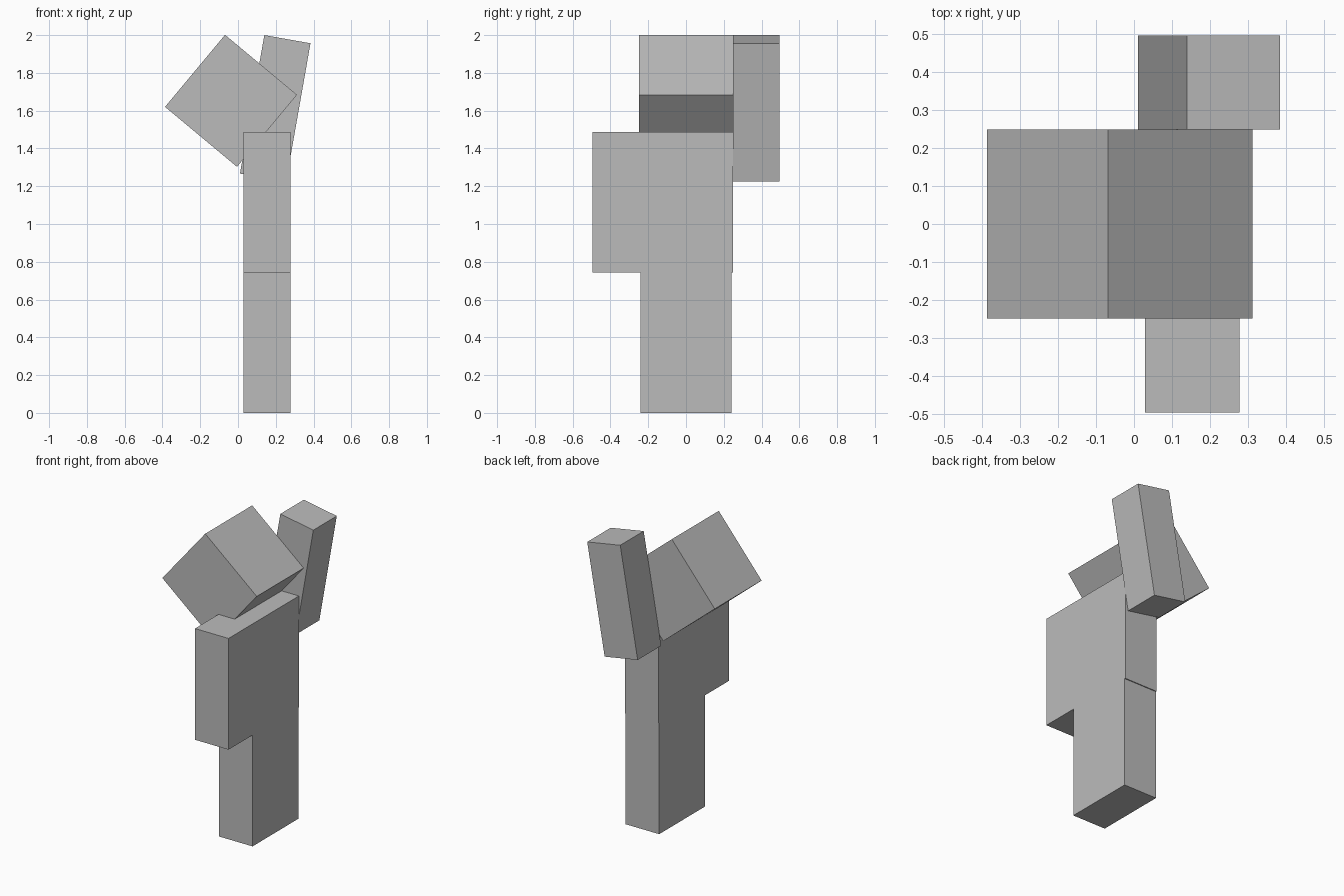
import bpy
from math import radians

if "Cube" in bpy.data.objects:
    bpy.data.objects.remove(bpy.data.objects["Cube"])

# One grey for the whole figure
grey = bpy.data.materials.new("light grey")
grey.diffuse_color = (0.5, 0.5, 0.5, 1)
grey.use_nodes = True
grey.node_tree.nodes["Principled BSDF"].inputs["Base Color"].default_value = grey.diffuse_color

U = 0.062   # block unit: limbs are 4 x 4 x 12 units
CX = 0.153  # centre line of the upright parts


def box(name, centre, size, tilt=0):
    """Box sized in block units, tilted in degrees about the y axis."""
    bpy.ops.mesh.primitive_cube_add(size=1, location=centre,
                                    rotation=(0, radians(tilt), 0))
    ob = bpy.context.object
    ob.name = name
    ob.scale = [s * U for s in size]
    ob.data.materials.append(grey)
    return ob


# Legs, very slightly inset from the sides of the torso
for name, side in (("right_leg", -1), ("left_leg", 1)):
    box(name, (CX, side * 1.9 * U, 6 * U), (4, 4, 12))

# Torso and the hanging arm
box("torso", (CX, 0, 18 * U), (4, 8, 12))
box("hanging_arm", (CX, -6 * U, 18 * U), (4, 4, 12))

# Raised arm, leaning
box("raised_arm", (0.197, 6 * U, 1.612), (4, 4, 12), 10)

# Tilted head
box("head", (-0.037, 0, 1.652), (8, 8, 8), 39.8)
